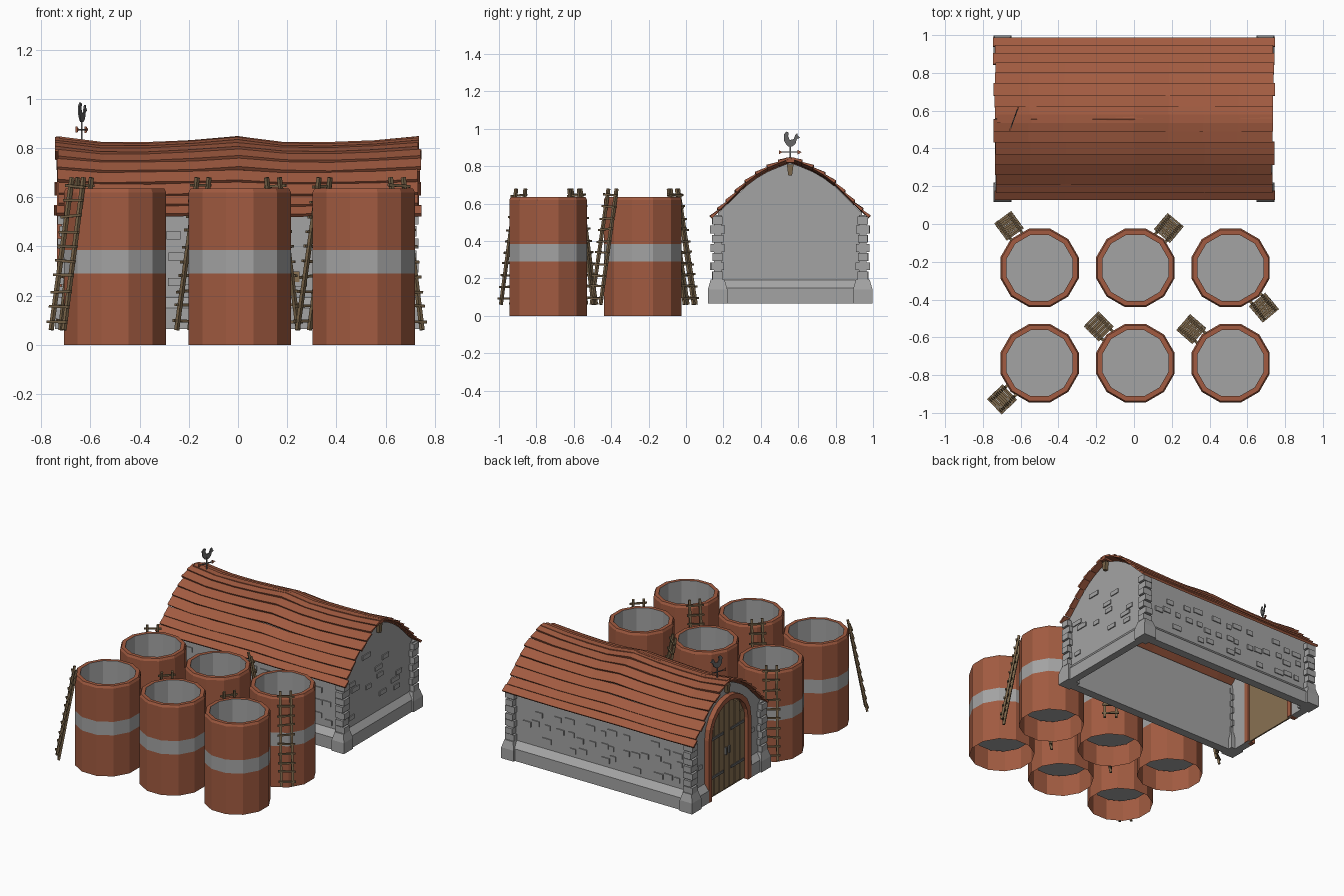
import bpy, bmesh, math, random
from mathutils import Vector, Matrix

random.seed(4)
cube = bpy.data.objects.get("Cube")
if cube:
    bpy.data.objects.remove(cube, do_unlink=True)


def material(name, r, g, b):
    m = bpy.data.materials.new(name)
    m.use_nodes = True
    m.diffuse_color = (r, g, b, 1)
    m.node_tree.nodes["Principled BSDF"].inputs["Base Color"].default_value = (r, g, b, 1)
    return m


CLAY = material("red clay", .36, .105, .052)
STONE = material("grey stone", .37, .37, .37)
WOOD = material("ladder wood", .2, .135, .07)
DOOR = material("door wood", .25, .165, .085)
METAL = material("dark metal", .13, .13, .13)


def finish(name, bm, *mats):
    bmesh.ops.recalc_face_normals(bm, faces=bm.faces)
    mesh = bpy.data.meshes.new(name)
    bm.to_mesh(mesh)
    bm.free()
    for m in mats:
        mesh.materials.append(m)
    ob = bpy.data.objects.new(name, mesh)
    bpy.context.collection.objects.link(ob)
    return ob


def box(bm, x0, x1, y0, y1, z0, z1):
    size = Matrix.Diagonal((x1 - x0, y1 - y0, z1 - z0, 1))
    mid = Matrix.Translation(((x0 + x1) / 2, (y0 + y1) / 2, (z0 + z1) / 2))
    return bmesh.ops.create_cube(bm, size=1, matrix=mid @ size)["verts"]


def bar(bm, a, b, w):
    a, b = Vector(a), Vector(b)
    turn = (b - a).to_track_quat('Z', 'Y').to_matrix().to_4x4()
    bmesh.ops.create_cube(bm, size=1, matrix=Matrix.Translation((a + b) / 2) @ turn
                          @ Matrix.Diagonal((w, w, (b - a).length, 1)))


def prism(bm, pts, place, d0, d1):
    """Extrude a 2D outline; place(u, v, d) gives the 3D position."""
    lo = [bm.verts.new(place(u, v, d0)) for u, v in pts]
    hi = [bm.verts.new(place(u, v, d1)) for u, v in pts]
    bm.faces.new(lo)
    bm.faces.new(hi[::-1])
    for i in range(len(pts)):
        j = (i + 1) % len(pts)
        bm.faces.new((lo[i], lo[j], hi[j], hi[i]))


# Silos: open-bottomed twelve-sided shell, grey band, grey inner cup
SIDES, RAD = 12, .215


def silo(name, cx, cy):
    bm = bmesh.new()
    rings = [(RAD, 0), (RAD, .29), (RAD, .385), (RAD, .62), (RAD - .008, .636),
             (RAD - .034, .636), (RAD - .034, .13)]
    loops = [[bm.verts.new((cx + r * math.cos(math.tau * (i + .5) / SIDES),
                            cy + r * math.sin(math.tau * (i + .5) / SIDES), z))
              for i in range(SIDES)] for r, z in rings]
    for k in range(len(rings) - 1):
        for i in range(SIDES):
            j = (i + 1) % SIDES
            f = bm.faces.new((loops[k][i], loops[k][j], loops[k + 1][j], loops[k + 1][i]))
            f.material_index = 1 if k in (1, 5) else 0
    bm.faces.new(loops[-1]).material_index = 1
    finish(name, bm, CLAY, STONE)


def ladder(name, cx, cy, degrees):
    bm = bmesh.new()
    a = math.radians(degrees)
    out, side = Vector((math.cos(a), math.sin(a), 0)), Vector((-math.sin(a), math.cos(a), 0))

    def point(t, s):
        return Vector((cx, cy, .06 + .62 * t)) + out * (.325 - .115 * t) + side * s
    for s in (-.034, .034):
        bar(bm, point(0, s * 1.1), point(1, s), .015)
    for k in range(10):
        t = .06 + k * .098
        bar(bm, point(t + random.uniform(-.01, .01), -.056) + out * .008,
            point(t + random.uniform(-.01, .01), .056) + out * .008, .011)
    finish(name, bm, WOOD)


lean = [[224, 135, 139], [126, 50, -50]]
for row, y in enumerate((-.737, -.232)):
    for col, x in enumerate((-.5, .007, .511)):
        tag = ("front", "back")[row] + ("_right", "_middle", "_left")[col]
        silo("silo_" + tag, x, y)
        ladder("ladder_" + tag, x, y, lean[row][col])

# Barn outline: half profile of the vaulted roof as (offset from centre, height)
CY = .557
ARC = [(0, .825), (.06, .802), (.12, .777), (.18, .742), (.235, .7), (.285, .652),
       (.335, .602), (.38, .56), (.418, .522)]


def end_view(u, v, d):
    return (d, CY + u, v)


def wobble(x):
    return .012 * math.cos(x * 8.5 + .3) + .004 * math.cos(x * 17)


# Roof: overlapping long planks, sagging a little near the ridge
bm = bmesh.new()
for s in (-1, 1):
    for k in range(len(ARC) - 1):
        (u0, z0), (u1, z1) = ARC[k], ARC[k + 1]
        x0, x1 = -.74 + random.uniform(-.008, .012), .74 + random.uniform(-.012, .008)
        n = Vector((z0 - z1, u1 - u0)).normalized()
        section = [(u0, z0), (u0 + n.x * .007, z0 + n.y * .007),
                   (u1 + n.x * .017, z1 + n.y * .017), (u1, z1)]
        stations = []
        for i in range(9):
            x = x0 + (x1 - x0) * i / 8
            bend = wobble(x) * (1 - k / 8) + random.uniform(-.002, .002)
            stations.append([bm.verts.new((x, CY + s * u, z + bend)) for u, z in section])
        for a, b in zip(stations, stations[1:]):
            for i in range(4):
                j = (i + 1) % 4
                bm.faces.new((a[i], a[j], b[j], b[i]))
        bm.faces.new(stations[0])
        bm.faces.new(stations[-1])
finish("roof_planks", bm, CLAY)

# Ridge cap and the beam ends below it
bm = bmesh.new()
for i in range(8):
    a, b = -.725 + i * .1825, -.725 + (i + 1) * .1825
    for v in box(bm, a, b, CY - .022, CY + .022, .805, .832):
        v.co.z += wobble(v.co.x)
finish("ridge_cap", bm, CLAY)
bm = bmesh.new()
for s in (-1, 1):
    prism(bm, [(-.018, .81), (.018, .81), (.01, .75), (-.01, .75)], end_view, s * .68, s * .725)
finish("ridge_beam_ends", bm, WOOD)

# Walls: two long sides, a plain gable and a gable with an arched opening
EDGE, HALF, SPRING = .385, .2, .5
bm = bmesh.new()
for s in (-1, 1):
    box(bm, -.7, .7, *sorted((CY + s * EDGE, CY + s * (EDGE - .02))), .065, .555)
top = [(u, z - .006) for u, z in ARC if u < EDGE]
over = [(-u, z) for u, z in top[:0:-1]] + top
outline = [(-EDGE, .065), (-EDGE, .55)] + over + [(EDGE, .55), (EDGE, .065)]
arch = [(HALF * math.cos(math.pi * i / 10), SPRING + HALF * math.sin(math.pi * i / 10))
        for i in range(11)]
prism(bm, outline, end_view, .68, .7)
prism(bm, outline + [(HALF, .065)] + arch + [(-HALF, .065)], end_view, -.7, -.68)
finish("barn_walls", bm, STONE)

# Plinth with sloping top, broken at the door
bm = bmesh.new()
for s in (-1, 1):
    prism(bm, [(EDGE, .065), (.425, .065), (.425, .15), (EDGE, .192)],
          lambda u, v, d: (d, CY + s * u, v), -.68, .68)
    spans = [(-.38, .38)] if s > 0 else [(-.38, -.235), (.235, .38)]
    for a, b in spans:
        prism(bm, [(.7, .065), (.733, .065), (.733, .15), (.7, .192)],
              lambda u, v, d: (s * u, CY + d, v), a, b)
finish("plinth", bm, STONE)

# Corner piers: tapered foot and alternating corner stones
bm = bmesh.new()
for sx in (-1, 1):
    for sy in (-1, 1):
        cx, cy = sx * .697, CY + sy * .388
        box(bm, cx - .048, cx + .048, cy - .052, cy + .052, .065, .142)
        for v in box(bm, cx - .048, cx + .048, cy - .052, cy + .052, .142, .195):
            if v.co.z > .17:
                v.co.x = cx + (v.co.x - cx) * .7
                v.co.y = cy + (v.co.y - cy) * .7
        for k in range(7):
            w, d = ((.036, .028), (.028, .037))[k % 2]
            d += random.uniform(-.003, .003)
            z = .195 + k * .049
            box(bm, cx - w, cx + w, cy - d, cy + d, z, z + .042)
        box(bm, cx - .02, cx + .02, cy - .02, cy + .02, .19, .54)
finish("corner_stones", bm, STONE)

# Raised stones scattered over the walls
bm = bmesh.new()
for s in (-1, 1):
    for i in range(15):
        for k in range(3):
            if random.random() < .75:
                x = -.61 + i * .085 + random.uniform(-.02, .02)
                z = .23 + k * .095 + random.uniform(-.02, .02)
                w, y = random.uniform(.018, .036), CY + s * EDGE
                box(bm, x - w, x + w, y - .007, y + .007, z, z + .034)
    for i in range(18):
        u, z = random.uniform(-.3, .3), random.uniform(.24, .68)
        limit = .3 if z < .55 else .2
        if abs(u) > limit or (s < 0 and math.hypot(u, max(z - SPRING, 0)) < .28):
            continue
        w = random.uniform(.02, .045)
        box(bm, s * .7 - .007, s * .7 + .007, CY + u - w, CY + u + w, z, z + .03)
finish("wall_stones", bm, STONE)

# Arched door: planks, straps and a clay surround
bm = bmesh.new()
prism(bm, [(HALF, .065)] + arch + [(-HALF, .065)], end_view, -.7, -.69)
for i in range(7):
    u = -HALF + (i + .5) * HALF * 2 / 7
    reach = SPRING + math.sqrt(HALF ** 2 - (abs(u) + .02) ** 2) if abs(u) < .17 else SPRING + .06
    box(bm, -.709, -.699, CY + u - .025, CY + u + .025, .07 + random.uniform(0, .015), reach)
finish("door_planks", bm, DOOR)
bm = bmesh.new()
for s in (-1, 1):
    for z in (.2, .47):
        box(bm, -.714, -.708, *sorted((CY + s * .04, CY + s * .19)), z, z + .018)
    box(bm, -.722, -.708, *sorted((CY + s * .012, CY + s * .024)), .32, .37)
finish("door_ironwork", bm, METAL)
bm = bmesh.new()
for s in (-1, 1):
    box(bm, -.735, -.675, *sorted((CY + s * HALF, CY + s * (HALF + .036))), .065, SPRING)
wide = [(u * 1.18, SPRING + (z - SPRING) * 1.18) for u, z in arch]
for i in range(10):
    prism(bm, [arch[i], wide[i], wide[i + 1], arch[i + 1]], end_view, -.735, -.675)
finish("door_surround", bm, CLAY)

# Small wooden hatch on the front wall
bm = bmesh.new()
box(bm, .215, .25, CY - EDGE - .009, CY - EDGE, .255, .297)
finish("wall_hatch", bm, DOOR)

# Weathervane: pole, arrow and a flat rooster, turned a little
vx, turn = -.635, Vector((.34, .94, 0))


def vane(u, v, d):
    return Vector((vx + d, CY, v)) + turn * u


bm = bmesh.new()
bar(bm, (vx, CY, .8), (vx, CY, .92), .007)
bar(bm, vane(-.05, .875, 0), vane(.05, .875, 0), .006)
rooster = [(-.01, .905), (.012, .905), (.03, .92), (.038, .945), (.055, .952), (.044, .962),
           (.04, .975), (.03, .97), (.02, .945), (-.002, .94), (-.012, .96), (-.008, .98),
           (-.022, .985), (-.036, .97), (-.034, .935), (-.022, .915)]
prism(bm, rooster, vane, -.003, .003)
finish("weathervane", bm, METAL)
bm = bmesh.new()
prism(bm, [(.042, .888), (.065, .875), (.042, .862)], vane, -.004, .004)
prism(bm, [(-.065, .887), (-.045, .875), (-.065, .863)], vane, -.004, .004)
finish("vane_arrow_tips", bm, CLAY)
